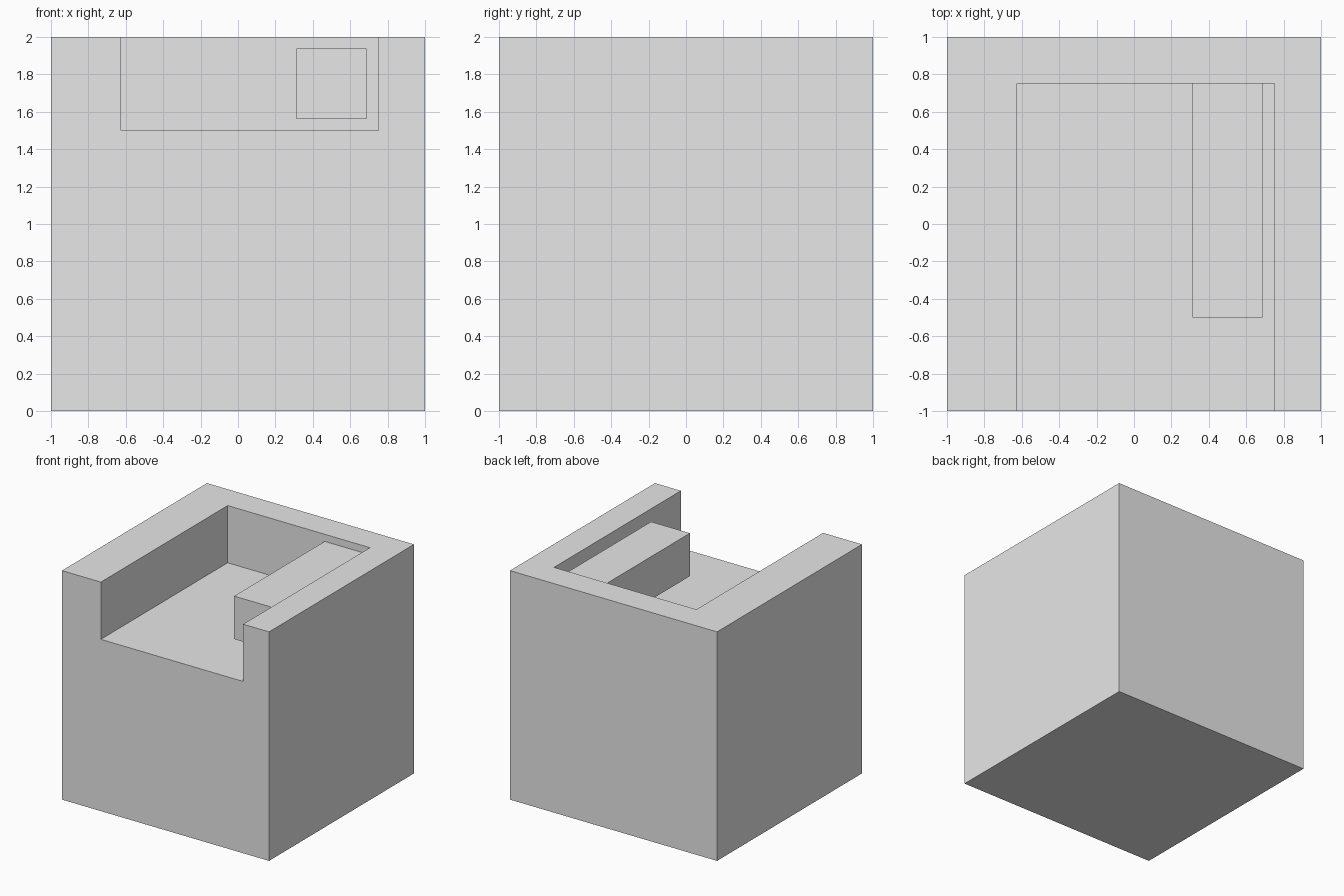
import bpy

default = bpy.data.objects.get("Cube")
if default:
    bpy.data.objects.remove(default, do_unlink=True)

grey = bpy.data.materials.new("light_grey")
grey.use_nodes = True
colour = (0.8, 0.8, 0.8, 1)
grey.diffuse_color = colour
grey.node_tree.nodes["Principled BSDF"].inputs["Base Color"].default_value = colour


def box(name, low, high):
    """Axis-aligned box between two corners."""
    centre = [(a + b) / 2 for a, b in zip(low, high)]
    bpy.ops.mesh.primitive_cube_add(size=1, location=centre)
    obj = bpy.context.object
    obj.name = name
    obj.scale = [b - a for a, b in zip(low, high)]
    bpy.ops.object.transform_apply(location=True, rotation=False, scale=True)
    obj.data.materials.append(grey)
    return obj


# Solid block with a recess open at the top and front
block = box("block", (-1, -1, 0), (1, 1, 2))
cutter = box("recess_cutter", (-0.625, -1.5, 1.5), (0.75, 0.75, 2.5))
cutter.hide_render = True
cut = block.modifiers.new("recess", "BOOLEAN")
cut.operation = "DIFFERENCE"
cut.solver = "EXACT"
cut.object = cutter
bpy.context.view_layer.objects.active = block
bpy.ops.object.modifier_apply(modifier=cut.name)
bpy.data.objects.remove(cutter, do_unlink=True)

# Square bar reaching forward from the back wall, just above the recess floor
box("bar", (0.3125, -0.5, 1.5625), (0.6875, 0.75, 1.9375))
